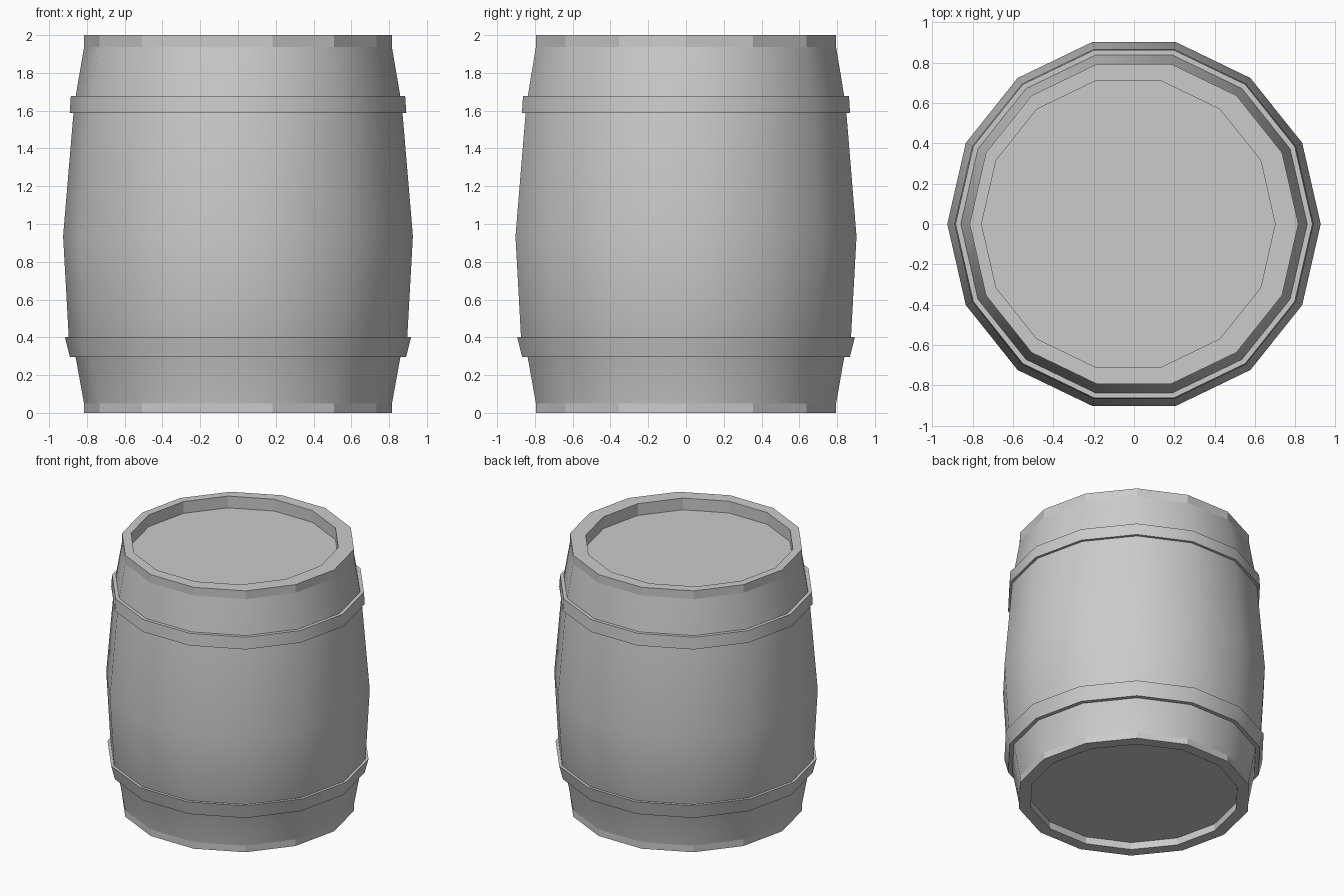
import bpy, bmesh, math

if "Cube" in bpy.data.objects:
    bpy.data.objects.remove(bpy.data.objects["Cube"])

SIDES = 14


def lathe(name, profile, smooth, cap=False):
    """Turn (radius, z, x_shift) points into a 14-sided shell; smooth lists the soft bands."""
    bm = bmesh.new()
    rings = []
    for r, z, dx in profile:
        ring = []
        for i in range(SIDES):
            a = 2 * math.pi * i / SIDES
            ring.append(bm.verts.new((dx + r * math.cos(a), r * math.sin(a), z)))
        rings.append(ring)
    for k in range(len(rings) - 1):
        lo, hi = rings[k], rings[k + 1]
        for i in range(SIDES):
            j = (i + 1) % SIDES
            f = bm.faces.new((lo[i], lo[j], hi[j], hi[i]))
            f.smooth = k in smooth
    if cap:
        bm.faces.new(list(reversed(rings[0])))
        bm.faces.new(rings[-1])
    # keep creases sharp where flat bands meet soft ones
    for e in bm.edges:
        if len(e.link_faces) == 2:
            soft = all(f.smooth for f in e.link_faces)
            e.smooth = soft and e.calc_face_angle(0) < math.radians(35)
    mesh = bpy.data.meshes.new(name)
    bm.to_mesh(mesh)
    bm.free()
    obj = bpy.data.objects.new(name, mesh)
    bpy.context.collection.objects.link(obj)
    return obj


# Barrel body: recessed base, bulging staves, flat rims and recessed lid
lathe("barrel_body", [
    (0.73, 0.055, 0), (0.73, 0.0, 0),
    (0.815, 0.0, 0), (0.815, 0.05, 0),
    (0.86, 0.297, 0), (0.896, 0.40, 0),
    (0.926, 0.935, 0),
    (0.871, 1.587, 0), (0.859, 1.678, 0),
    (0.815, 1.937, 0), (0.815, 2.0, 0),
    (0.728, 2.0, -0.028), (0.728, 1.91, -0.028),
], smooth=range(3, 9), cap=True)

# Lower and upper hoops
lathe("lower_hoop", [(0.86, 0.297, 0), (0.89, 0.297, 0),
                     (0.917, 0.403, 0), (0.896, 0.403, 0)], smooth=[1])
lathe("upper_hoop", [(0.871, 1.587, 0), (0.891, 1.587, 0),
                     (0.885, 1.678, 0), (0.859, 1.678, 0)], smooth=[1])
